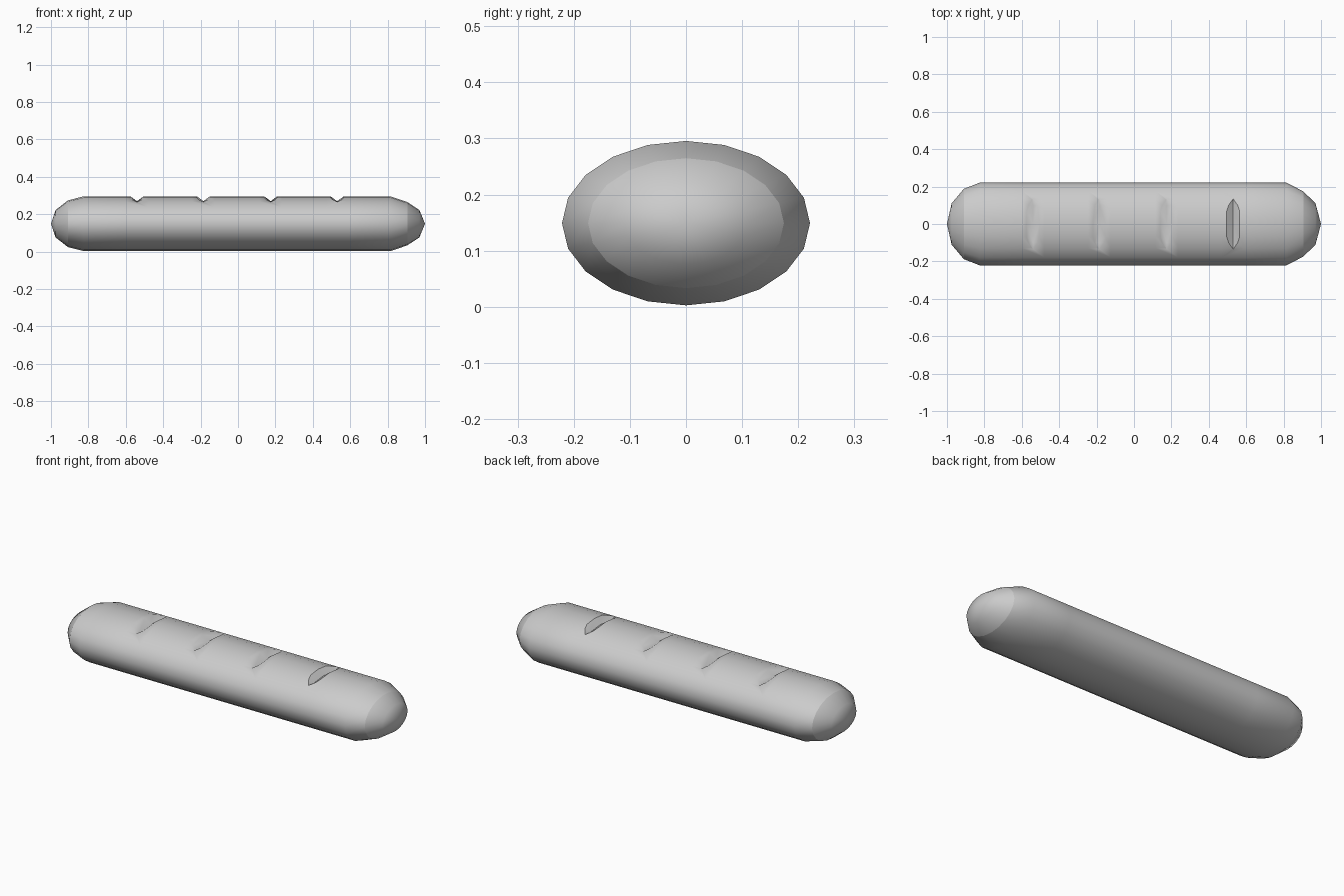
import bpy, bmesh, math

if "Cube" in bpy.data.objects:
    bpy.data.objects.remove(bpy.data.objects["Cube"])

CZ, RY, RZ, SIDES = 0.149, 0.221, 0.1465, 20
SLASHES = (-0.54, -0.185, 0.175, 0.53)


def mesh_object(name, bm):
    bmesh.ops.recalc_face_normals(bm, faces=bm.faces)
    me = bpy.data.meshes.new(name)
    bm.to_mesh(me)
    bm.free()
    ob = bpy.data.objects.new(name, me)
    bpy.context.collection.objects.link(ob)
    return ob


def bridge(bm, a, b):
    n = len(a)
    for i in range(n):
        bm.faces.new((a[i], a[(i + 1) % n], b[(i + 1) % n], b[i]))


# Loaf: 20-sided oval rings along x with rounded ends
rings = [(-0.975, 0.5), (-0.91, 0.85), (-0.825, 1)]
for x in SLASHES:
    rings += [(x - 0.06, 1), (x + 0.06, 1)]
rings += [(0.815, 1), (0.905, 0.79), (0.97, 0.5)]
bm = bmesh.new()
loops = []
for x, s in rings:
    loops.append([bm.verts.new((x, RY * s * math.sin(2 * math.pi * i / SIDES),
                                CZ + RZ * s * math.cos(2 * math.pi * i / SIDES)))
                  for i in range(SIDES)])
for a, b in zip(loops, loops[1:]):
    bridge(bm, a, b)
for x, ring in ((-1, loops[0]), (1, loops[-1])):
    tip = bm.verts.new((x, 0, CZ))
    for i in range(SIDES):
        bm.faces.new((ring[i], ring[(i + 1) % SIDES], tip))
loaf = mesh_object("bread_loaf", bm)

# Slash cutters: V-shaped wedges whose bottom follows the crust
for x in SLASHES:
    bm = bmesh.new()
    prev = None
    for y, depth in ((-0.15, -0.012), (-0.1, 0.02), (0, 0.026), (0.1, 0.02), (0.15, -0.012)):
        top = CZ + RZ * math.sqrt(1 - (y / RY) ** 2)
        h = depth + 0.05
        w = h * 1.35
        tri = [bm.verts.new(p) for p in ((x, y, top - depth),
                                         (x + w, y, top + 0.05), (x - w, y, top + 0.05))]
        if prev:
            bridge(bm, prev, tri)
        else:
            bm.faces.new(tri)
        prev = tri
    bm.faces.new(prev)
    cutter = mesh_object("slash_cutter", bm)
    mod = loaf.modifiers.new("slash", 'BOOLEAN')
    mod.operation, mod.solver, mod.object = 'DIFFERENCE', 'EXACT', cutter
    bpy.context.view_layer.objects.active = loaf
    bpy.ops.object.modifier_apply(modifier=mod.name)
    bpy.data.objects.remove(cutter)

# Smooth crust, crisp only at the cap seams and slash edges
bm = bmesh.new()
bm.from_mesh(loaf.data)
for f in bm.faces:
    f.smooth = True
for e in bm.edges:
    xs = [v.co.x for v in e.verts]
    seam = all(abs(abs(x) - 0.907) < 0.01 for x in xs)
    slash = 0.45 < min(xs) and max(xs) < 0.61 and e.calc_face_angle(0) > math.radians(25)
    e.smooth = not (seam or slash)
bm.to_mesh(loaf.data)
bm.free()
